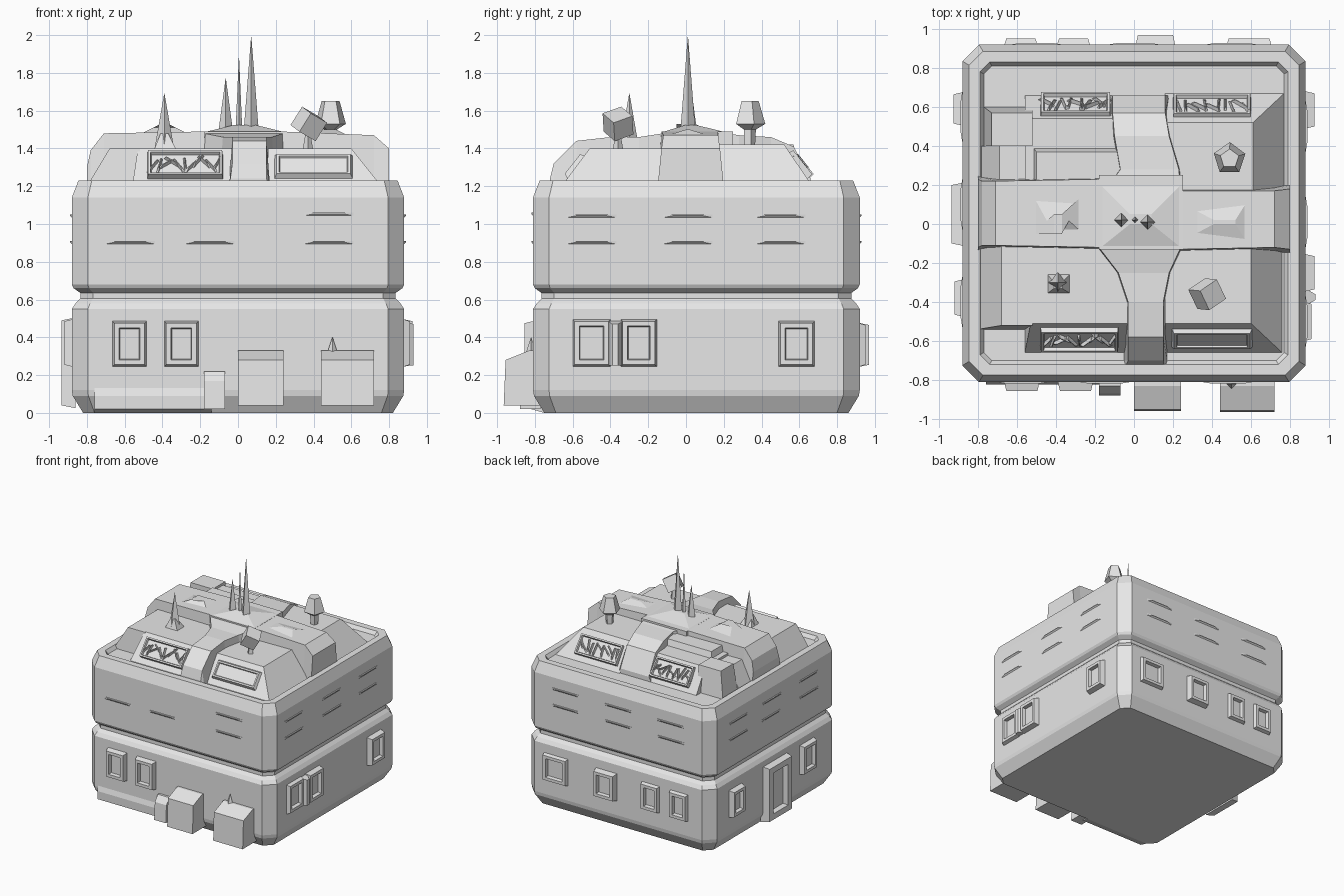
import bpy, bmesh, math, random
from mathutils import Matrix, Vector

if "Cube" in bpy.data.objects:
    bpy.data.objects.remove(bpy.data.objects["Cube"])

random.seed(4)
grey = bpy.data.materials.new("plain_grey")
grey.use_nodes = True
grey.diffuse_color = (0.8, 0.8, 0.8, 1)
grey.node_tree.nodes["Principled BSDF"].inputs["Base Color"].default_value = (0.8, 0.8, 0.8, 1)


def finish(name, bm, matrix=None):
    if matrix:
        bm.transform(matrix)
    bmesh.ops.recalc_face_normals(bm, faces=bm.faces)
    mesh = bpy.data.meshes.new(name)
    bm.to_mesh(mesh)
    bm.free()
    mesh.materials.append(grey)
    ob = bpy.data.objects.new(name, mesh)
    bpy.context.collection.objects.link(ob)
    return ob


def loft(name, rings, matrix=None):
    """Skin a list of equal point rings and cap both ends."""
    bm = bmesh.new()
    rows = [[bm.verts.new(p) for p in ring] for ring in rings]
    n = len(rows[0])
    for a, b in zip(rows, rows[1:]):
        for i in range(n):
            j = (i + 1) % n
            bm.faces.new((a[i], a[j], b[j], b[i]))
    bm.faces.new(rows[0])
    bm.faces.new(rows[-1])
    return finish(name, bm, matrix)


def rect(x0, x1, y0, y1, z):
    return [(x0, y0, z), (x1, y0, z), (x1, y1, z), (x0, y1, z)]


def mound(name, x, y, z, left=0, right=0, front=0, back=0):
    """Block whose top is drawn in on each side."""
    return loft(name, [rect(*x, *y, z[0]),
                       rect(x[0] + left, x[1] - right, y[0] + front, y[1] - back, z[1])])


def ridge(name, sections, along_x=False, base=1.2, flare=0.02):
    """Roof arm from sections of (position, side, side, height)."""
    rings = []
    for t, a, b, z in sections:
        pts = [(a - flare, base), (b + flare, base), (b, z), (a, z)]
        rings.append([(t, s, h) if along_x else (s, t, h) for s, h in pts])
    return loft(name, rings)


def basis(origin, u, v):
    u, v = Vector(u).normalized(), Vector(v).normalized()
    m = Matrix((u, v, u.cross(v))).transposed().to_4x4()
    m.translation = origin
    return m


def framed(name, m, w, h, depth, rim=0.025, sink=0.03, taper=0.015):
    """Raised surround with a sunken pane."""
    w, h = w / 2, h / 2

    def r(d, z):
        return rect(-w + d, w - d, -h + d, h - d, z)
    return loft(name, [r(0, -0.02), r(taper, depth), r(taper + rim, depth),
                       r(taper + rim + 0.005, depth - sink)], m)


def spike(name, x, y, z0, z1, r, sides=4):
    bm = bmesh.new()
    bmesh.ops.create_cone(bm, cap_ends=True, segments=sides, radius1=r, radius2=0.001, depth=z1 - z0)
    return finish(name, bm, Matrix.Translation((x, y, (z0 + z1) / 2)))


# Two-storey body with groove, parapet and sunken roof
X, Y0, Y1, CH = 0.88, -0.81, 0.92, 0.085


def octagon(d, z):
    x, a, b, c = X - d, Y0 + d, Y1 - d, CH - 0.4 * d
    return [(-x + c, a, z), (x - c, a, z), (x, a + c, z), (x, b - c, z),
            (x - c, b, z), (-x + c, b, z), (-x, b - c, z), (-x, a + c, z)]


loft("building_body", [octagon(d, z) for d, z in (
    (0.06, 0), (0.005, 0.09), (0, 0.12), (0, 0.55), (0.02, 0.58), (0.045, 0.605), (0.045, 0.635),
    (0.01, 0.66), (0, 0.68), (0, 1.14), (0.035, 1.23), (0.09, 1.23), (0.11, 1.2))])

# Wall frames: side, centre along wall, width, bottom, top, depth
sides = {
    "front": lambda t, z: basis((t, Y0, z), (1, 0, 0), (0, 0, 1)),
    "back": lambda t, z: basis((t, Y1, z), (-1, 0, 0), (0, 0, 1)),
    "left": lambda t, z: basis((X, t, z), (0, 1, 0), (0, 0, 1)),
    "right": lambda t, z: basis((-X, t, z), (0, -1, 0), (0, 0, 1)),
}
for side, t, w, lo, hi, d in (
        ("front", -0.575, 0.19, 0.24, 0.49, 0.045), ("front", -0.3, 0.19, 0.24, 0.49, 0.045),
        ("left", -0.5, 0.21, 0.24, 0.5, 0.03), ("left", -0.25, 0.2, 0.24, 0.5, 0.045),
        ("left", 0.585, 0.2, 0.24, 0.49, 0.045),
        ("back", -0.58, 0.18, 0.24, 0.48, 0.03), ("back", -0.31, 0.18, 0.24, 0.48, 0.03),
        ("back", 0.11, 0.21, 0.24, 0.48, 0.05), ("back", 0.59, 0.24, 0.24, 0.48, 0.03),
        ("right", 0.59, 0.18, 0.24, 0.48, 0.045), ("right", -0.38, 0.2, 0.24, 0.5, 0.04)):
    framed(side + "_window", sides[side](t, (lo + hi) / 2), w, hi - lo, d)
framed("right_doorway", sides["right"](0.05, 0.265), 0.33, 0.48, 0.055, rim=0.05, sink=0.045)

# Slanted mullion between the paired windows
loft("left_window_mullion", [rect(-0.05, 0.05, -0.12, 0.12, -0.01),
                             rect(-0.015, 0.015, -0.12, 0.1, 0.05)], sides["left"](-0.375, 0.37))

# Shallow ledges on the upper walls
for side, spots in (("front", ((0.48, 1.05), (0.48, 0.9), (-0.15, 0.9), (-0.57, 0.9))),
                    ("left", [(t, z) for t in (-0.5, 0.01, 0.5) for z in (0.9, 1.04)]),
                    ("right", [(t, z) for t in (-0.4, 0.1, 0.55) for z in (0.9, 1.04)]),
                    ("back", [(t, z) for t in (-0.5, 0, 0.5) for z in (0.9, 1.04)])):
    for t, z in spots:
        loft(side + "_wall_ledge", [rect(-0.16, 0.16, -0.012, 0.012, -0.005),
                                    rect(-0.08, 0.08, 0.004, 0.01, 0.009)], sides[side](t, z))

# Entrance porches with sloping tops
for name, x0, x1, out, z0, z1 in (("middle_porch", 0, 0.24, -0.96, 0.04, 0.33),
                                  ("left_porch", 0.44, 0.72, -0.965, 0.04, 0.33),
                                  ("small_porch", -0.18, -0.07, -0.88, 0.02, 0.22)):
    s = 0.02
    prof = [(Y0 + 0.04, z0), (out, z0), (out + 0.01, z1 - 0.05), (Y0 - 0.02, z1), (Y0 + 0.04, z1)]
    loft(name, [[(x, y, z) for y, z in prof] for x in (x0, x0 + s, x1 - s, x1)])
spike("porch_finial", 0.5, -0.82, 0.31, 0.4, 0.03)
loft("front_plinth", [[(x, y, z) for y, z in ((Y0 + 0.06, 0), (Y0 - 0.01, 0.02), (Y0 - 0.012, 0.09),
                                              (Y0 + 0.02, 0.2))] for x in (-0.76, -0.14)])

# Low corner mounds on the roof
roof = (1.2, 1.4)
mound("front_left_mound", (0.16, 0.76), (-0.66, -0.1), roof, right=0.16, front=0.15)
mound("front_right_mound", (-0.56, -0.02), (-0.66, -0.1), roof, left=0.03, front=0.15)
mound("front_right_side_block", (-0.8, -0.52), (-0.54, -0.1), (1.2, 1.4), left=0.12, front=0.02)
mound("back_left_mound", (0.16, 0.77), (0.1, 0.67), (1.2, 1.42), right=0.16, back=0.15)
mound("back_right_mound", (-0.56, 0), (0.1, 0.66), (1.2, 1.4), back=0.12)
mound("back_right_step", (-0.54, 0), (0.2, 0.42), (1.3, 1.45), left=0.04, back=0.05)
mound("back_right_box", (-0.77, -0.52), (0.4, 0.6), (1.2, 1.42), left=0.04, back=0.03)
mound("back_right_low_box", (-0.79, -0.53), (0.2, 0.4), (1.2, 1.38), left=0.1, right=0.03)

# Raised cross of arms meeting at a peaked hub
ridge("front_arm", [(-0.72, -0.04, 0.15, 1.24), (-0.7, -0.03, 0.15, 1.32), (-0.58, -0.03, 0.15, 1.44),
                    (-0.4, -0.03, 0.15, 1.46), (-0.25, -0.08, 0.18, 1.46), (-0.12, -0.18, 0.24, 1.48)])
ridge("back_arm", [(0.66, -0.11, 0.16, 1.24), (0.57, -0.11, 0.16, 1.41), (0.45, -0.1, 0.18, 1.46),
                   (0.28, -0.07, 0.23, 1.47), (0.15, -0.16, 0.24, 1.49)])
ridge("left_arm", [(0.8, -0.13, 0.18, 1.4), (0.72, -0.12, 0.17, 1.47), (0.22, -0.13, 0.17, 1.49)], True)
ridge("right_arm", [(-0.8, -0.12, 0.23, 1.3), (-0.78, -0.11, 0.22, 1.39), (-0.71, -0.11, 0.22, 1.48),
                    (-0.16, -0.12, 0.23, 1.49)], True)
mound("hub", (-0.18, 0.25), (-0.13, 0.25), (1.2, 1.49))
mound("hub_peak", (-0.17, 0.24), (-0.12, 0.2), (1.488, 1.525), 0.15, 0.15, 0.12, 0.15)
mound("right_arm_cap", (-0.52, -0.26), (-0.05, 0.15), (1.475, 1.53), 0.11, 0.11, 0.1, 0.2)
mound("left_arm_cap", (0.26, 0.57), (-0.08, 0.1), (1.475, 1.5), 0.15, 0.05, 0.08, 0.08)


# Sloping lattice panels
def lattice(name, x, w, y, back):
    u = (-1, 0, 0) if back else (1, 0, 0)
    v = (0, -0.15 if back else 0.15, 0.19)
    m = basis((x, y, 1.315), u, v)
    framed(name + "_frame", m, w, 0.17, 0.02, rim=0.012, sink=0.018, taper=0.004)
    for i in range(11):
        t = -w / 2 + 0.03 + i * (w - 0.06) / 10
        turn = Matrix.Rotation(random.uniform(-1.1, 1.1), 4, 'Z')
        place = m @ Matrix.Translation((t, random.uniform(-0.02, 0.02), 0.01)) @ turn
        loft(name + "_bar", [rect(-0.007, 0.007, -0.05, 0.05, -0.01),
                             rect(-0.002, 0.002, -0.02, 0.04, 0.012)], place)


lattice("front_lattice", -0.28, 0.4, -0.592, False)
lattice("back_lattice", 0.4, 0.4, 0.602, True)
lattice("back_small_lattice", -0.3, 0.36, 0.61, True)
framed("front_slope_panel", basis((0.4, -0.592, 1.31), (1, 0, 0), (0, 0.15, 0.19)), 0.42, 0.16, 0.012,
       rim=0.012, sink=0.01)

# Antenna spikes
spike("main_antenna", 0.07, 0.01, 1.49, 1.99, 0.04)
spike("thin_antenna", 0.005, 0.02, 1.49, 1.88, 0.018)
spike("short_antenna", -0.065, 0.02, 1.48, 1.77, 0.04)
spike("corner_antenna", -0.39, -0.3, 1.38, 1.69, 0.055)
mound("corner_antenna_foot", (-0.45, -0.32), (-0.36, -0.25), (1.38, 1.48), 0.04, 0.05, 0.03, 0.05)

# Tilted roof boxes on short stems
bm = bmesh.new()
bmesh.ops.create_cube(bm, size=0.115)
finish("tilted_box", bm, Matrix.Translation((0.375, -0.36, 1.53)) @ Matrix.Rotation(0.6, 4, 'Z')
       @ Matrix.Rotation(0.45, 4, 'Y') @ Matrix.Rotation(0.35, 4, 'X'))
spike("tilted_box_stem", 0.37, -0.36, 1.38, 1.55, 0.03)
loft("roof_lantern", [[(0.49 + r * math.cos(a), 0.335 + r * math.sin(a), z)
                       for a in (math.tau * i / 5 + 0.3 for i in range(5))]
                      for r, z in ((0.03, 1.4), (0.035, 1.5), (0.085, 1.53), (0.05, 1.65))])
